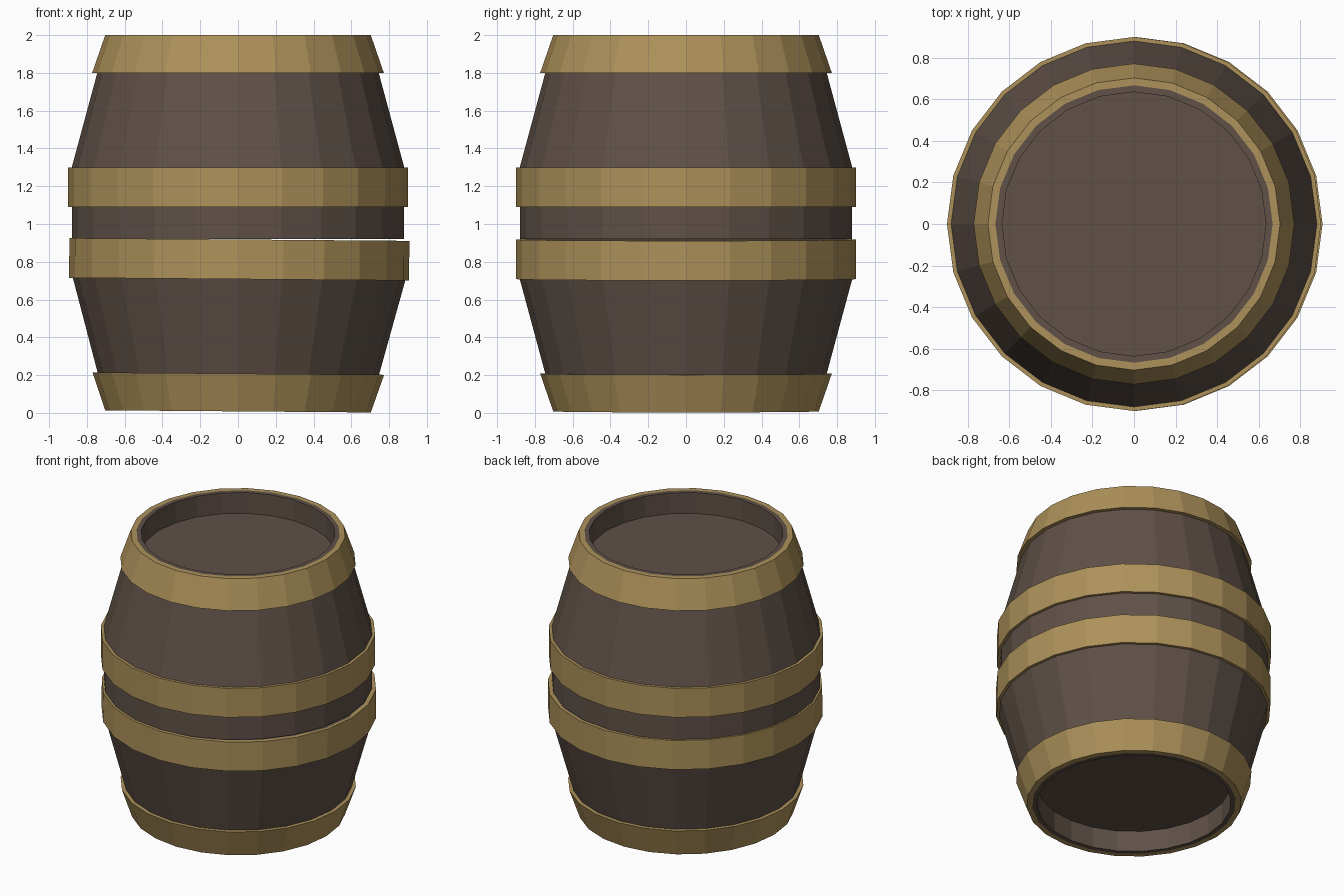
import bpy, bmesh, math

if "Cube" in bpy.data.objects:
    bpy.data.objects.remove(bpy.data.objects["Cube"])

SIDES = 24


def material(name, rgb):
    m = bpy.data.materials.new(name)
    m.diffuse_color = (*rgb, 1)
    m.use_nodes = True
    m.node_tree.nodes["Principled BSDF"].inputs["Base Color"].default_value = m.diffuse_color
    return m


wood = material("dark wood", (0.115, 0.082, 0.064))
brass = material("dull brass", (0.42, 0.285, 0.102))


def lathe(name, profile, mat, closed=True, tilt=0.0):
    """Spin (radius, z) points round the z axis; radius 0 makes a pole."""
    bm = bmesh.new()
    rings = []
    for r, z in profile:
        if r == 0:
            rings.append([bm.verts.new((0, 0, z))] * SIDES)
        else:
            rings.append([bm.verts.new((r * math.cos(2 * math.pi * i / SIDES),
                                        r * math.sin(2 * math.pi * i / SIDES), z))
                          for i in range(SIDES)])
    pairs = list(zip(rings, rings[1:]))
    if closed:
        pairs.append((rings[-1], rings[0]))
    for a, b in pairs:
        for i in range(SIDES):
            j = (i + 1) % SIDES
            quad = list(dict.fromkeys([a[i], a[j], b[j], b[i]]))
            if len(quad) > 2:
                bm.faces.new(quad)
    bmesh.ops.recalc_face_normals(bm, faces=bm.faces)
    me = bpy.data.meshes.new(name)
    bm.to_mesh(me)
    bm.free()
    me.materials.append(mat)
    ob = bpy.data.objects.new(name, me)
    bpy.context.collection.objects.link(ob)
    ob.rotation_euler.y = tilt
    return ob


def half(prefix, z_of, belly_end, tilt):
    """One half of the barrel; z_of maps height above the middle to z."""
    def prof(points):
        return [(r, z_of(h)) for r, h in points]

    # staves with the recessed end lid
    lathe(prefix + "_staves", prof([(0, belly_end), (0.88, belly_end), (0.88, 0.30),
                                    (0.745, 0.80), (0.667, 1.0), (0.635, 1.0),
                                    (0.635, 0.85), (0, 0.85)]), wood, False, tilt)
    # straight belly hoop
    lathe(prefix + "_belly_hoop", prof([(0.87, 0.09), (0.90, 0.09),
                                        (0.90, 0.30), (0.87, 0.30)]), brass, True, tilt)
    # tapered end hoop
    lathe(prefix + "_end_hoop", prof([(0.74, 0.80), (0.772, 0.80),
                                      (0.703, 1.0), (0.666, 1.0)]), brass, True, tilt)


half("upper", lambda h: 1.0 + h, -0.08, 0.0)
# the lower half sits very slightly crooked
half("lower", lambda h: 1.008 - h, 0.09, 0.008)
